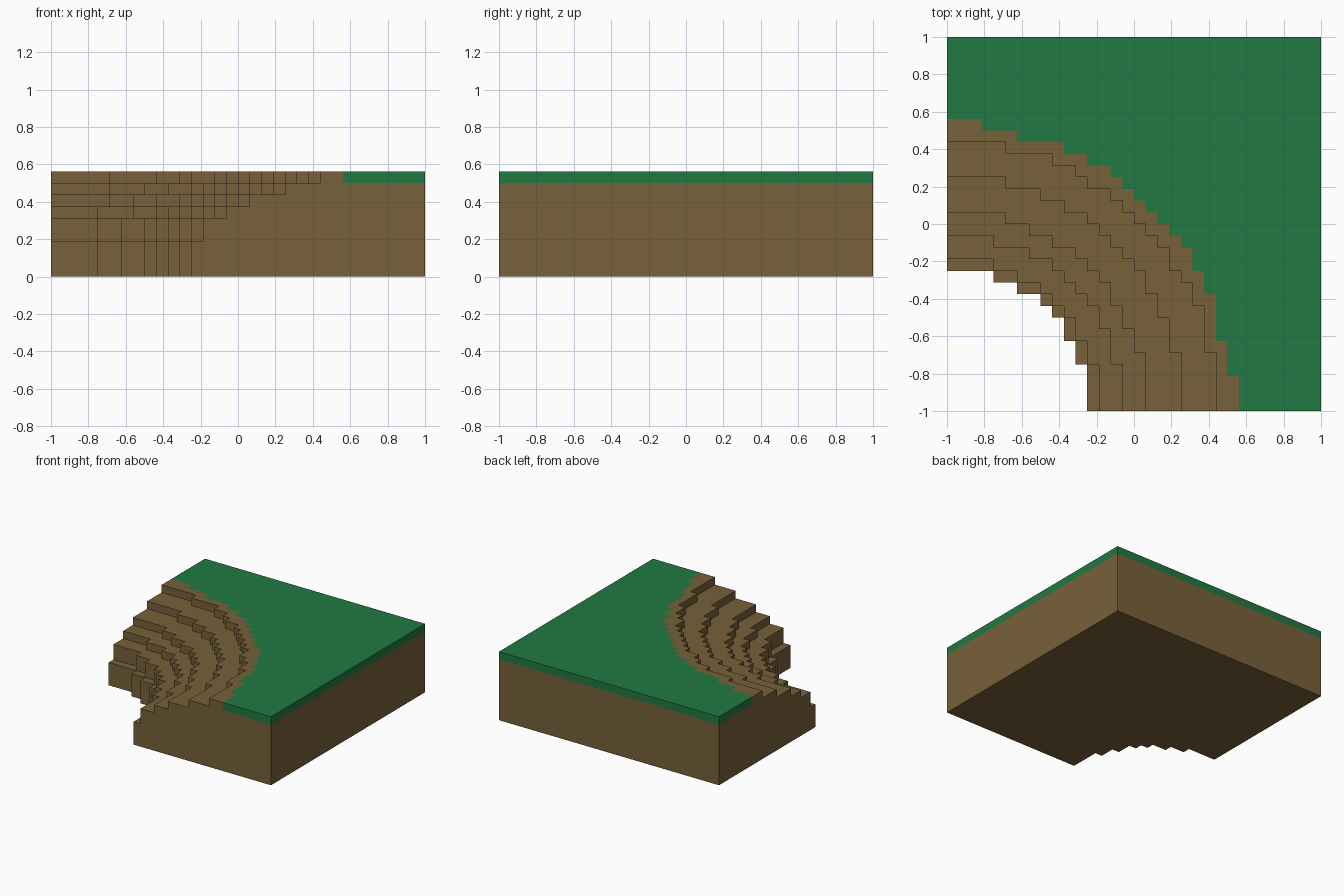
import bpy, bmesh
from mathutils import Vector

cube = bpy.data.objects.get("Cube")
if cube:
    bpy.data.objects.remove(cube)

N, TOP = 32, 9                 # blocks per side, blocks high
S = 2.0 / N                    # block size
# Terraces: (radius in blocks from the front right corner, height in blocks)
TERRACES = [(12.15, 3), (13.15, 5), (15.15, 6), (17.15, 7), (20.15, 8), (23.15, 9)]
# Grass edge: number of bare blocks in each row, up to the diagonal
EDGE_RUNS = [(25, 3), (24, 3), (23, 4), (22, 2), (21, 2), (20, 1), (19, 1), (18, 1)]


def material(name, color):
    m = bpy.data.materials.new(name)
    m.diffuse_color = (*color, 1)
    m.use_nodes = True
    bsdf = m.node_tree.nodes["Principled BSDF"]
    bsdf.inputs["Base Color"].default_value = (*color, 1)
    bsdf.inputs["Roughness"].default_value = 0.9
    return m


def height(i, j):
    """Terrain height in blocks at column i, row j."""
    if not (0 <= i < N and 0 <= j < N):
        return 0
    d2 = (i + 0.5) ** 2 + (j + 0.5) ** 2
    return max([h for r, h in TERRACES if d2 >= r * r], default=0)


# The grass edge mirrors across the diagonal
bare = [width for width, count in EDGE_RUNS for _ in range(count)]


def is_grass(i, j, k):
    if k != TOP - 1:
        return False
    lo, hi = min(i, j), max(i, j)
    return lo >= len(bare) or hi >= bare[lo]


def build(name, mat, belongs):
    """Mesh of the exposed faces of all blocks chosen by belongs()."""
    bm = bmesh.new()
    verts = {}

    def vert(p):
        if p not in verts:
            verts[p] = bm.verts.new(Vector(p) * S - Vector((1, 1, 0)))
        return verts[p]

    for i in range(N):
        for j in range(N):
            for k in range(height(i, j)):
                if not belongs(i, j, k):
                    continue
                for axis in range(3):
                    for side in (0, 1):
                        n = [i, j, k]
                        n[axis] += 2 * side - 1
                        if 0 <= n[2] < height(n[0], n[1]):
                            continue
                        u, v = (axis + 1) % 3, (axis + 2) % 3
                        quad = []
                        for a, b in ((0, 0), (1, 0), (1, 1), (0, 1)):
                            p = [i, j, k]
                            p[axis] += side
                            p[u] += a
                            p[v] += b
                            quad.append(vert(tuple(p)))
                        bm.faces.new(quad if side else quad[::-1])
    # Merge the block faces into large flat ones
    bmesh.ops.dissolve_limit(bm, angle_limit=0.01, verts=bm.verts[:], edges=bm.edges[:])
    me = bpy.data.meshes.new(name)
    bm.to_mesh(me)
    bm.free()
    me.materials.append(mat)
    ob = bpy.data.objects.new(name, me)
    bpy.context.collection.objects.link(ob)
    return ob


# Stepped earth body and the grass layer on its top
build("earth_terraces", material("earth brown", (0.188, 0.119, 0.043)),
      lambda i, j, k: not is_grass(i, j, k))
build("grass_layer", material("grass green", (0.0155, 0.19, 0.055)), is_grass)
